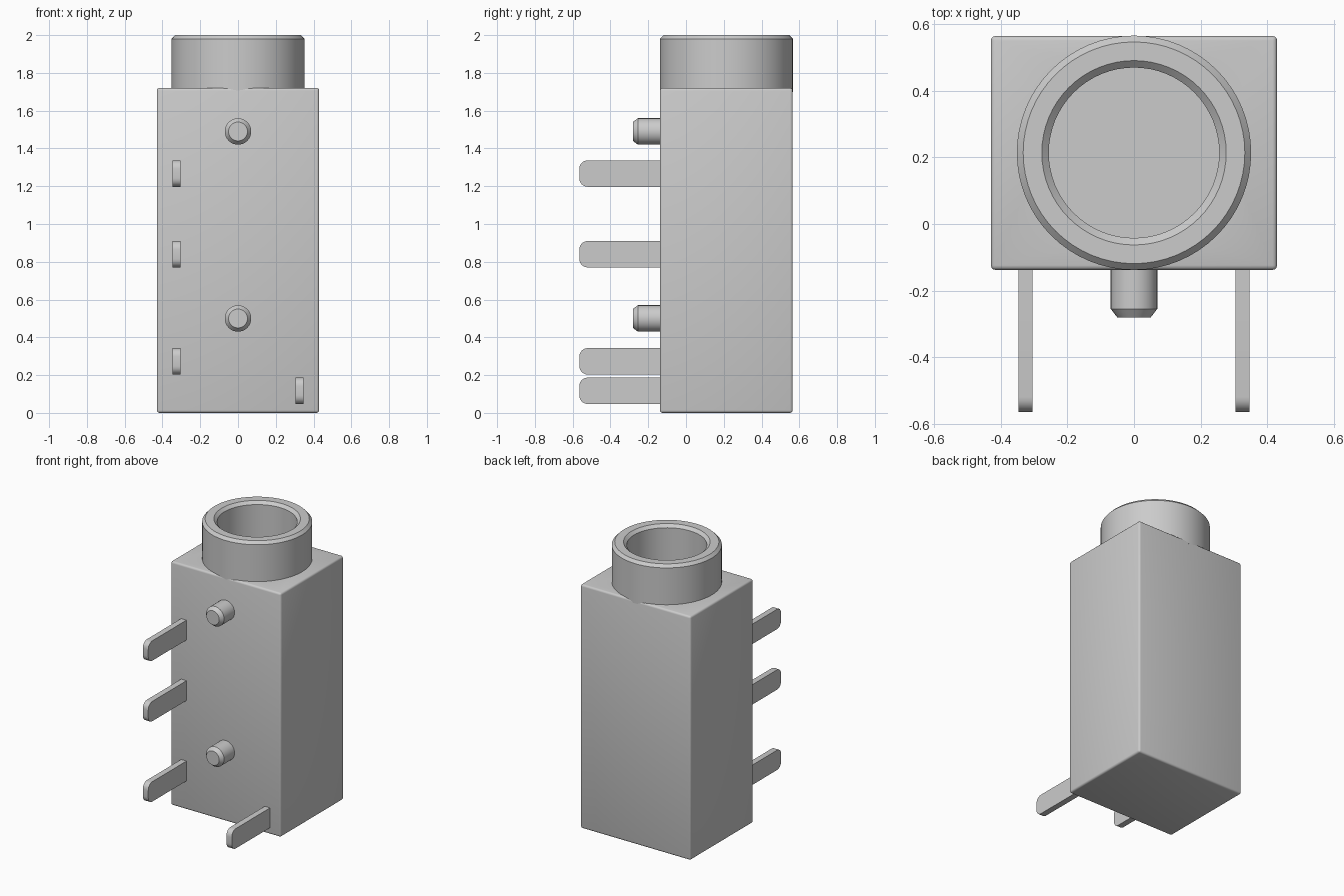
import bpy, bmesh, math
from mathutils import Matrix, Vector

if "Cube" in bpy.data.objects:
    bpy.data.objects.remove(bpy.data.objects["Cube"])

BORE_Y = 0.214


def finish(name, bm, smooth=True):
    bmesh.ops.recalc_face_normals(bm, faces=bm.faces)
    me = bpy.data.meshes.new(name)
    bm.to_mesh(me)
    bm.free()
    ob = bpy.data.objects.new(name, me)
    bpy.context.collection.objects.link(ob)
    if smooth:
        bpy.ops.object.select_all(action='DESELECT')
        ob.select_set(True)
        bpy.context.view_layer.objects.active = ob
        bpy.ops.object.shade_smooth_by_angle(angle=math.radians(30))
    return ob


def lathe(name, profile, matrix, closed=False, steps=64):
    """Spin (radius, height) points about z, then place with matrix."""
    bm = bmesh.new()
    vs = [bm.verts.new((r, 0, h)) for r, h in profile]
    pairs = list(zip(vs, vs[1:])) + ([(vs[-1], vs[0])] if closed else [])
    edges = [bm.edges.new(p) for p in pairs]
    bmesh.ops.spin(bm, geom=vs + edges, cent=(0, 0, 0), axis=(0, 0, 1),
                   angle=2 * math.pi, steps=steps)
    bmesh.ops.remove_doubles(bm, verts=bm.verts, dist=1e-5)
    bm.transform(matrix)
    return finish(name, bm)


def box(x0, x1, y0, y1, z0, z1):
    bm = bmesh.new()
    bmesh.ops.create_cube(bm, size=1)
    for v in bm.verts:
        v.co = Vector(((x0 + x1) / 2 + v.co.x * (x1 - x0),
                       (y0 + y1) / 2 + v.co.y * (y1 - y0),
                       (z0 + z1) / 2 + v.co.z * (z1 - z0)))
    return bm


# Housing with softened edges
bm = box(-0.43, 0.43, -0.138, 0.565, 0, 1.72)
bmesh.ops.bevel(bm, geom=bm.edges[:], offset=0.014, segments=3, profile=0.5,
                affect='EDGES')
housing = finish("housing", bm, smooth=False)

# Deep socket bore cut from the housing
at_bore = Matrix.Translation((0, BORE_Y, 0))
cutter = lathe("bore_cutter", [(0, 0.2), (0.256, 0.2), (0.256, 1.9), (0, 1.9)], at_bore)
mod = housing.modifiers.new("bore", 'BOOLEAN')
mod.operation = 'DIFFERENCE'
mod.solver = 'EXACT'
mod.object = cutter
bpy.ops.object.select_all(action='DESELECT')
housing.select_set(True)
bpy.context.view_layer.objects.active = housing
bpy.ops.object.modifier_apply(modifier="bore")
bpy.data.objects.remove(cutter)
bpy.ops.object.shade_smooth_by_angle(angle=math.radians(30))

# Round collar with chamfered rims
lathe("collar", [(0.256, 1.70), (0.352, 1.70), (0.352, 1.98), (0.333, 2.0),
                 (0.277, 2.0), (0.256, 1.98)], at_bore, closed=True)

# Locating pegs on the front
for i, z in enumerate((0.5, 1.49)):
    place = Matrix.Translation((0, -0.12, z)) @ Matrix.Rotation(math.pi / 2, 4, 'X')
    lathe(f"locating_peg_{i + 1}", [(0, 0), (0.07, 0), (0.07, 0.135), (0.05, 0.161),
                                    (0, 0.161)], place, steps=32)

# Flat contact pins with rounded tips
pins = [(-0.326, 1.267), (-0.326, 0.84), (-0.326, 0.273), (0.326, 0.117)]
for i, (x, z) in enumerate(pins):
    bm = box(x - 0.021, x + 0.021, -0.565, -0.12, z - 0.07, z + 0.07)
    tips = [e for e in bm.edges if all(v.co.y < -0.5 for v in e.verts)
            and abs(e.verts[0].co.x - e.verts[1].co.x) > 0.01]
    bmesh.ops.bevel(bm, geom=tips, offset=0.045, segments=6, profile=0.5,
                    affect='EDGES')
    finish(f"contact_pin_{i + 1}", bm)
